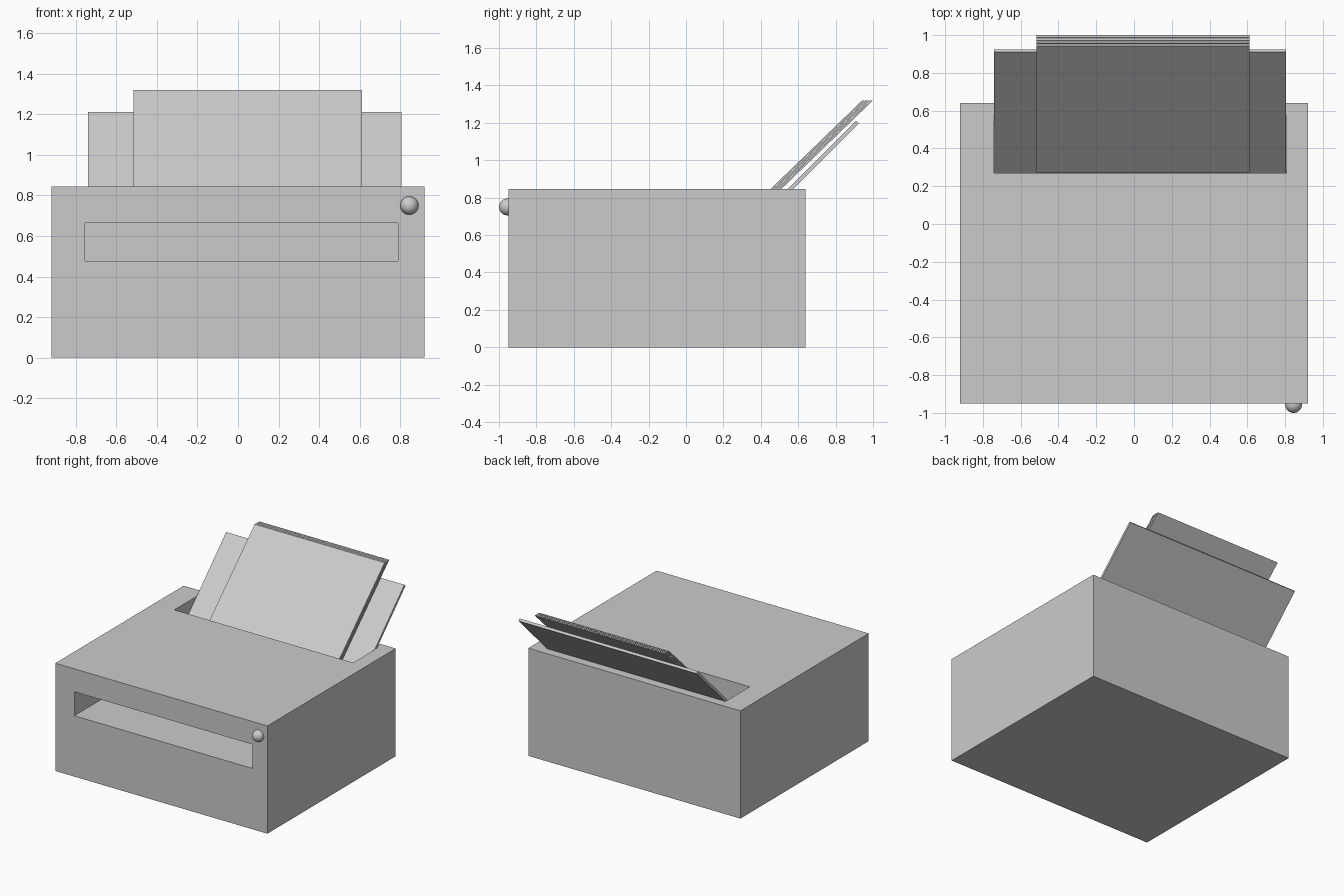
import bpy, bmesh

if "Cube" in bpy.data.objects:
    bpy.data.objects.remove(bpy.data.objects["Cube"])


def prism(name, x0, x1, profile):
    """Extrude a y-z profile along x."""
    bm = bmesh.new()
    face = bm.faces.new([bm.verts.new((x0, y, z)) for y, z in profile])
    out = bmesh.ops.extrude_face_region(bm, geom=[face])
    verts = [v for v in out["geom"] if isinstance(v, bmesh.types.BMVert)]
    bmesh.ops.translate(bm, verts=verts, vec=(x1 - x0, 0, 0))
    bmesh.ops.recalc_face_normals(bm, faces=bm.faces)
    mesh = bpy.data.meshes.new(name)
    bm.to_mesh(mesh)
    bm.free()
    ob = bpy.data.objects.new(name, mesh)
    bpy.context.collection.objects.link(ob)
    return ob


def box(name, x0, x1, y0, y1, z0, z1):
    return prism(name, x0, x1, [(y0, z0), (y1, z0), (y1, z1), (y0, z1)])


def cut(target, cutter):
    """Subtract cutter from target, then remove the cutter."""
    mod = target.modifiers.new("cut", 'BOOLEAN')
    mod.operation = 'DIFFERENCE'
    mod.solver = 'EXACT'
    mod.object = cutter
    bpy.context.view_layer.objects.active = target
    bpy.ops.object.modifier_apply(modifier=mod.name)
    bpy.data.objects.remove(cutter)


# Printer body with the output slot in front and the feed slot on top
body = box("printer_body", -0.92, 0.92, -0.95, 0.64, 0, 0.845)
cut(body, box("output_slot_cutter", -0.755, 0.79, -1.1, -0.1, 0.477, 0.665))
cut(body, box("feed_slot_cutter", -0.742, 0.808, 0.27, 0.572, 0.55, 1.0))

# Leaning paper support: thin slab at 45 degrees
t = 0.014
prism("paper_support", -0.74, 0.806,
      [(0.271, 0.572), (0.271 + t, 0.572 - t), (0.924, 1.211 - t), (0.91, 1.211)])

# Stack of sheets, sheared back with level top edges
pitch, thick, z0, z1 = 0.0153, 0.012, 0.672, 1.32
for i in range(4):
    top, bottom = 0.942 + i * pitch, 0.272 + i * pitch
    prism(f"paper_sheet_{i + 1}", -0.515, 0.612,
          [(bottom, z0), (bottom + thick, z0), (top + thick, z1), (top, z1)])

# Round power button
bpy.ops.mesh.primitive_uv_sphere_add(segments=32, ring_count=16, radius=0.045,
                                     location=(0.845, -0.955, 0.75))
button = bpy.context.object
button.name = "power_button"
bpy.ops.object.shade_smooth_by_angle()
